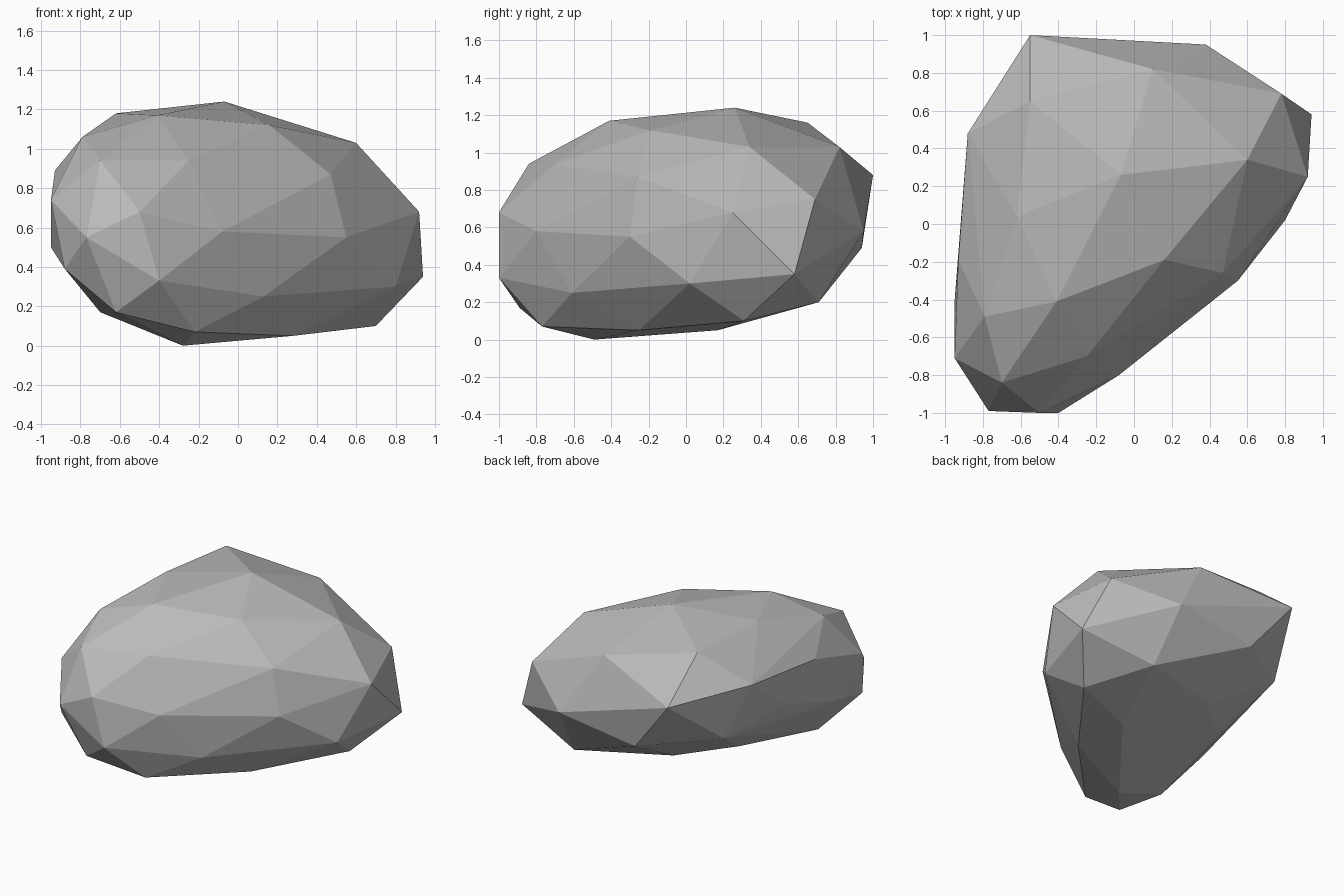
import bpy
import bmesh
from mathutils import Vector

# Remove the default object
default_cube = bpy.data.objects.get("Cube")
if default_cube:
    bpy.data.objects.remove(default_cube, do_unlink=True)


def flat_material(name, colour):
    material = bpy.data.materials.new(name)
    material.use_nodes = True
    material.diffuse_color = colour
    shader = material.node_tree.nodes["Principled BSDF"]
    shader.inputs["Base Color"].default_value = colour
    shader.inputs["Roughness"].default_value = 1.0
    return material


def chiselled_solid(name, belts, material):
    """Wrap a tight faceted skin around belts of corner points (in hundredths)."""
    mesh = bpy.data.meshes.new(name)
    bm = bmesh.new()
    for belt in belts:
        for corner in belt:
            bm.verts.new(Vector(corner) / 100)
    hull = bmesh.ops.convex_hull(bm, input=bm.verts[:])
    # Discard any corner that ended up inside the skin
    loose = {item for item in hull["geom_interior"] + hull["geom_unused"]
             if isinstance(item, bmesh.types.BMVert)}
    bmesh.ops.delete(bm, geom=list(loose), context="VERTS")
    bmesh.ops.recalc_face_normals(bm, faces=bm.faces[:])
    # Hard facets, one colour throughout
    for face in bm.faces:
        face.smooth = False
        face.material_index = 0
    bm.to_mesh(mesh)
    bm.free()
    mesh.materials.append(material)
    solid = bpy.data.objects.new(name, mesh)
    bpy.context.collection.objects.link(solid)
    return solid


# Corners of the gently domed top
crown = [
    (-7, 26, 124), (60, 34, 103), (16, -19, 112), (-41, -41, 117),
    (-62, 4, 118), (10, 82, 103), (-55, 65, 116), (-79, -49, 106),
]

# Corners where the top rolls over into the sides
shoulder = [
    (-70, -84, 94), (-25, -70, 94), (47, -26, 87), (78, 69, 75),
    (-55, 100, 88), (-88, 48, 94), (-93, -19, 89),
]

# Widest corners around the sides
girdle = [
    (92, 25, 68), (38, 95, 58), (-24, 94, 49), (-73, 60, 55),
    (-91, 10, 66), (-95, -41, 50), (-95, -71, 74), (-77, -99, 55),
    (-50, -100, 68), (-8, -80, 58), (55, -30, 55),
]

# Corners of the undercut below the sides
undercut = [
    (94, 58, 35), (80, 2, 30), (13, -61, 25), (-40, -100, 33),
    (-88, -81, 39), (-57, 18, 29), (-24, 49, 25), (42, 71, 20),
]

# Corners that rest on or near the ground
base = [
    (70, 31, 10), (24, 17, 5), (28, -25, 5), (-28, -49, 0),
    (-22, -77, 7), (-62, -89, 17), (-70, -55, 17),
]

stone_grey = flat_material("stone grey", (0.5, 0.49, 0.485, 1.0))
chiselled_solid("boulder", [crown, shoulder, girdle, undercut, base], stone_grey)
